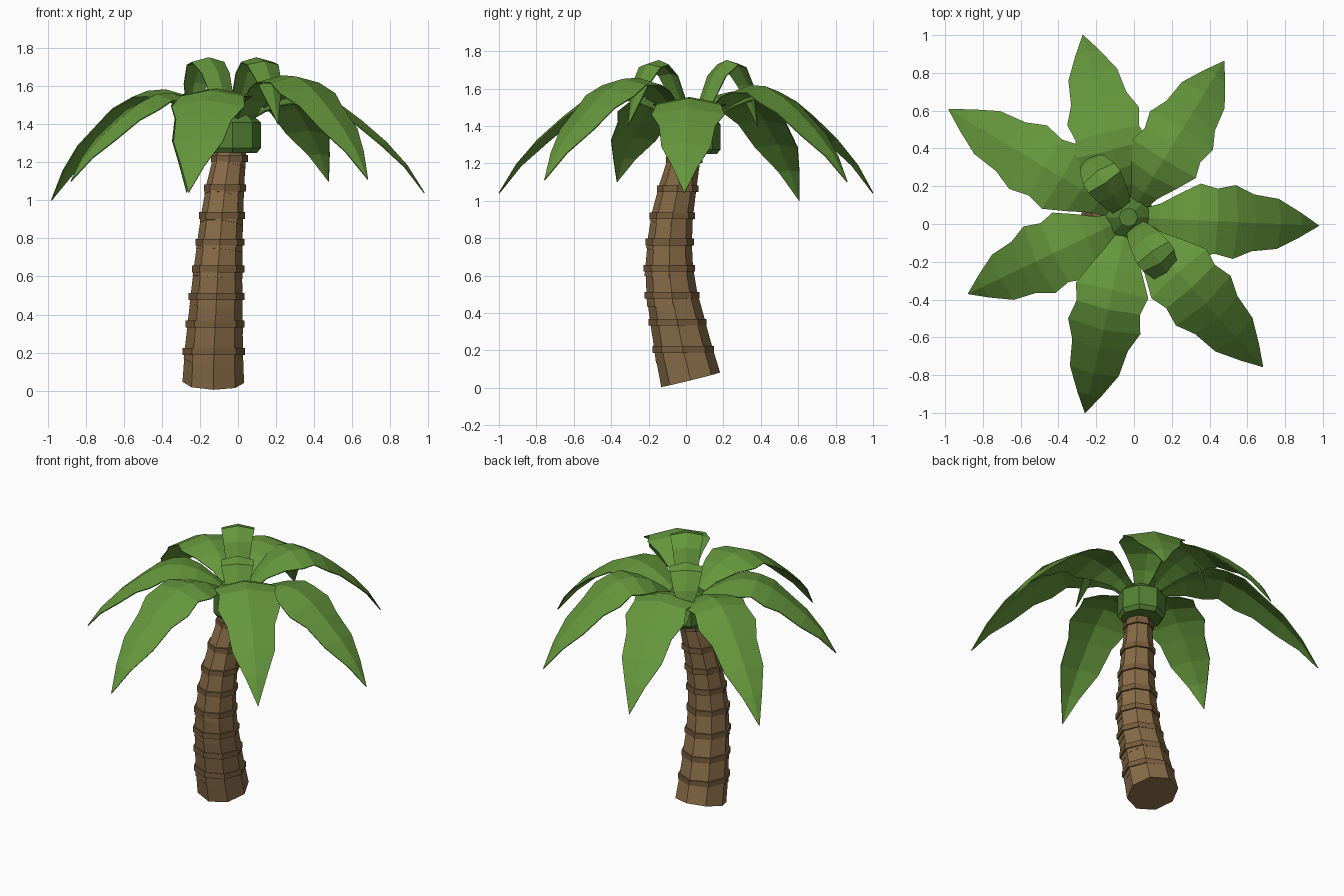
import bpy, bmesh
from math import sin, cos, radians, pi
from mathutils import Vector

if "Cube" in bpy.data.objects:
    bpy.data.objects.remove(bpy.data.objects["Cube"])


def material(name, color):
    m = bpy.data.materials.new(name)
    m.diffuse_color = (*color, 1)
    m.use_nodes = True
    m.node_tree.nodes["Principled BSDF"].inputs["Base Color"].default_value = m.diffuse_color
    return m


BARK = material("bark", (0.25, 0.15, 0.065))
RING = material("bark_ring", (0.19, 0.11, 0.048))
LEAF = material("leaf", (0.13, 0.31, 0.045))
HUB = material("crown_green", (0.09, 0.22, 0.035))


def finish(name, bm, mat):
    mesh = bpy.data.meshes.new(name)
    bmesh.ops.recalc_face_normals(bm, faces=bm.faces[:])
    bm.to_mesh(mesh)
    bm.free()
    mesh.materials.append(mat)
    ob = bpy.data.objects.new(name, mesh)
    bpy.context.collection.objects.link(ob)
    return ob


def loft(name, centers, radii, mat, axis, sides=8):
    """Closed prism through parallel polygons set square to the axis."""
    bm = bmesh.new()
    rot = Vector((0, 0, 1)).rotation_difference(Vector(axis))
    rows = []
    for c, r in zip(centers, radii):
        rows.append([bm.verts.new(Vector(c) + rot @ Vector(
            (r * cos(2 * pi * k / sides), r * sin(2 * pi * k / sides), 0)))
            for k in range(sides)])
    for a, b in zip(rows, rows[1:]):
        for k in range(sides):
            n = (k + 1) % sides
            bm.faces.new((a[k], a[n], b[n], b[k]))
    bm.faces.new(rows[0][::-1])
    bm.faces.new(rows[-1])
    return finish(name, bm, mat)


# Trunk: tilted tapered segments with a level ring at every joint
path = [(-0.13, 0.025, 0.043), (-0.127, -0.015, 0.205), (-0.12, -0.045, 0.35),
        (-0.113, -0.075, 0.495), (-0.105, -0.09, 0.64), (-0.095, -0.087, 0.78),
        (-0.083, -0.073, 0.92), (-0.068, -0.045, 1.065), (-0.045, -0.01, 1.22),
        (-0.035, 0.01, 1.30)]
radii = [0.162, 0.153, 0.144, 0.135, 0.127, 0.118, 0.11, 0.1, 0.086, 0.08]
for i in range(len(path) - 1):
    a, b = Vector(path[i]), Vector(path[i + 1])
    d = (b - a).normalized()
    start = a if i == 0 else a - d * 0.045
    loft(f"trunk_segment_{i + 1}", (start, b),
         (radii[i] + (0.004 if i else 0), radii[i + 1]), BARK, d)
    if i:
        up = Vector((0, 0, 0.018))
        loft(f"trunk_ring_{i}", (a - up, a + up),
             (radii[i] + 0.011, radii[i] + 0.011), RING, (0, 0, 1))

# Crown hub
CX, CY = -0.03, 0.035
loft("crown_hub", [(CX, CY, z) for z in (1.25, 1.275, 1.41, 1.50)],
     (0.13, 0.15, 0.15, 0.05), HUB, (0, 0, 1))


def frond(name, angle, spine, widths, droop):
    """Folded leaf: spine of (distance, height) with drooping edges."""
    bm = bmesh.new()
    out = Vector((cos(radians(angle)), sin(radians(angle)), 0))
    side = Vector((-out.y, out.x, 0))
    rows = []
    for i, ((r, z), w) in enumerate(zip(spine, widths)):
        p, q = spine[max(i - 1, 0)], spine[min(i + 1, len(spine) - 1)]
        t = (out * (q[0] - p[0]) + Vector((0, 0, q[1] - p[1]))).normalized()
        down = t.cross(side) * -droop * w
        mid = Vector((CX, CY, z)) + out * r
        if w == 0:
            rows.append([bm.verts.new(mid)])
        else:
            rows.append([bm.verts.new(mid + side * w + down), bm.verts.new(mid),
                         bm.verts.new(mid - side * w + down)])
    for a, b in zip(rows, rows[1:]):
        for k in (0, 1):
            if len(b) == 1:
                bm.faces.new((a[k], a[k + 1], b[0]))
            else:
                bm.faces.new((a[k], a[k + 1], b[k + 1], b[k]))
    ob = finish(name, bm, LEAF)
    mod = ob.modifiers.new("thickness", "SOLIDIFY")
    mod.thickness = 0.006
    mod.offset = 0


# Seven drooping fronds: angle, length, peak height, tip height
fronds = [(-2.5, 1.01, 1.555, 1.04), (58.5, 0.97, 1.62, 1.10),
          (104, 0.995, 1.595, 1.04), (149, 1.11, 1.585, 1.00),
          (205.5, 0.94, 1.565, 1.10), (257.5, 1.06, 1.59, 1.04),
          (312, 1.065, 1.66, 1.11)]
reach = (0.07, 0.16, 0.26, 0.37, 0.47, 0.575, 0.67, 0.80, 0.91, 1.0)
fall = (0, 0, 0, 0, 0.02, 0.12, 0.26, 0.48, 0.72, 1.0)
rise = (0, 0.45, 0.8, 0.98)
width = (0.05, 0.08, 0.14, 0.195, 0.172, 0.195, 0.15, 0.132, 0.065, 0)
for n, (ang, length, peak, tip) in enumerate(fronds):
    spine = []
    for i, u in enumerate(reach):
        z = 1.42 + (peak - 1.42) * rise[i] if i < 4 else peak - (peak - tip) * fall[i]
        spine.append((u * length, z))
    frond(f"frond_{n + 1}", ang, spine, width, 0.2)

# Two short upright fronds that curl over
curl = [(0.03, 1.40), (0.08, 1.55), (0.14, 1.68), (0.22, 1.75),
        (0.295, 1.73), (0.36, 1.62), (0.42, 1.40)]
for n, ang in enumerate((124, 305)):
    frond(f"upright_frond_{n + 1}", ang, curl,
          (0.04, 0.07, 0.088, 0.102, 0.1, 0.075, 0), 0.25)
